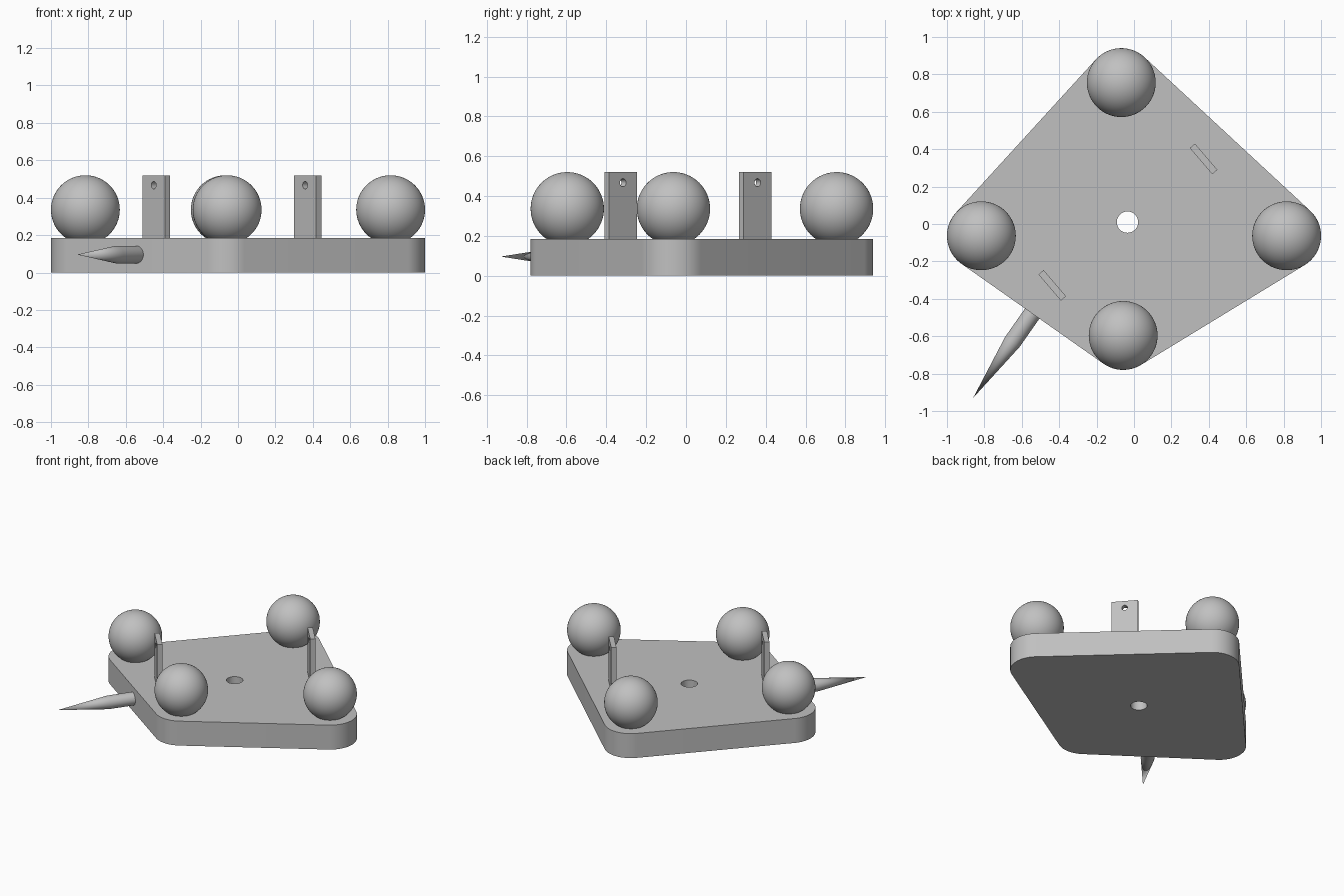
import bpy
import bmesh
from math import cos, sin, pi, radians
from mathutils import Vector, Matrix
from mathutils.geometry import convex_hull_2d

cube = bpy.data.objects.get("Cube")
if cube:
    bpy.data.objects.remove(cube)

PLATE_TOP = 0.185
TOP = 0.52
BALL_R = 0.184
BALLS = {"back": (-0.068, 0.756), "right": (-0.816, -0.063),
         "left": (0.816, -0.063), "front": (-0.058, -0.596)}

grey = bpy.data.materials.new("plain grey")
grey.use_nodes = True
COLOUR = (0.53, 0.53, 0.53, 1)
grey.diffuse_color = COLOUR
grey.node_tree.nodes["Principled BSDF"].inputs["Base Color"].default_value = COLOUR


def activate(obj):
    bpy.ops.object.select_all(action='DESELECT')
    obj.select_set(True)
    bpy.context.view_layer.objects.active = obj


def make(name, bm):
    bmesh.ops.recalc_face_normals(bm, faces=bm.faces)
    mesh = bpy.data.meshes.new(name)
    bm.to_mesh(mesh)
    bm.free()
    mesh.materials.append(grey)
    obj = bpy.data.objects.new(name, mesh)
    bpy.context.collection.objects.link(obj)
    return obj


def smooth(obj):
    activate(obj)
    bpy.ops.object.shade_smooth_by_angle(angle=radians(30))


def drill(obj, centre, axis, radius, depth):
    """Cut a round hole through an object along an axis."""
    bm = bmesh.new()
    turn = Vector(axis).to_track_quat('Z', 'Y').to_matrix().to_4x4()
    bmesh.ops.create_cone(bm, cap_ends=True, segments=48, radius1=radius, radius2=radius,
                          depth=depth, matrix=Matrix.Translation(centre) @ turn)
    cutter = make("hole_cutter", bm)
    cutter.hide_render = True
    mod = obj.modifiers.new("hole", 'BOOLEAN')
    mod.operation = 'DIFFERENCE'
    mod.solver = 'EXACT'
    mod.object = cutter
    activate(obj)
    bpy.ops.object.modifier_apply(modifier=mod.name)
    bpy.data.objects.remove(cutter)


# Base plate: outline wrapped tightly around four corner discs
points = [Vector((x + BALL_R * cos(a * pi / 48), y + BALL_R * sin(a * pi / 48)))
          for x, y in BALLS.values() for a in range(96)]
bm = bmesh.new()
face = bm.faces.new([bm.verts.new((*points[i], 0)) for i in convex_hull_2d(points)])
rim = bmesh.ops.extrude_face_region(bm, geom=[face])["geom"]
bmesh.ops.translate(bm, vec=(0, 0, PLATE_TOP),
                    verts=[v for v in rim if isinstance(v, bmesh.types.BMVert)])
plate = make("base_plate", bm)
drill(plate, (-0.035, 0.01, PLATE_TOP / 2), (0, 0, 1), 0.057, 1)
smooth(plate)

# Corner balls, sunk slightly into the plate
for side, (x, y) in BALLS.items():
    bm = bmesh.new()
    bmesh.ops.create_uvsphere(bm, u_segments=64, v_segments=32, radius=BALL_R,
                              matrix=Matrix.Translation((x, y, TOP - BALL_R)))
    smooth(make(side + "_ball", bm))

# Upright tabs, each with a small hole near the top
spin = Matrix.Rotation(radians(-49.4), 4, 'Z')
for side, x, y in (("back", 0.372, 0.348), ("front", -0.437, -0.328)):
    bm = bmesh.new()
    low = PLATE_TOP - 0.01
    place = Matrix.Translation((x, y, (low + TOP) / 2)) @ spin
    bmesh.ops.create_cube(bm, size=1,
                          matrix=place @ Matrix.Diagonal((0.184, 0.036, TOP - low, 1)))
    tab = make(side + "_tab", bm)
    drill(tab, (x, y, 0.467), spin @ Vector((0, 1, 0)), 0.02, 0.2)
    smooth(tab)

# Spike: a round shank that tapers to a point
bm = bmesh.new()
outward = Vector((-0.574, -0.819, 0))
shoulder = Vector((-0.65, -0.63, 0.096))
turn = outward.to_track_quat('Z', 'Y').to_matrix().to_4x4()
rings = [[bm.verts.new((0.047 * cos(a * pi / 24), 0.047 * sin(a * pi / 24), z))
          for a in range(48)] for z in (-0.21, 0)]
tip = bm.verts.new((0, 0, 0.366))
bm.faces.new(rings[0])
for i in range(48):
    j = (i + 1) % 48
    bm.faces.new((rings[0][i], rings[0][j], rings[1][j], rings[1][i]))
    bm.faces.new((rings[1][i], rings[1][j], tip))
bm.transform(Matrix.Translation(shoulder) @ turn)
smooth(make("spike", bm))
